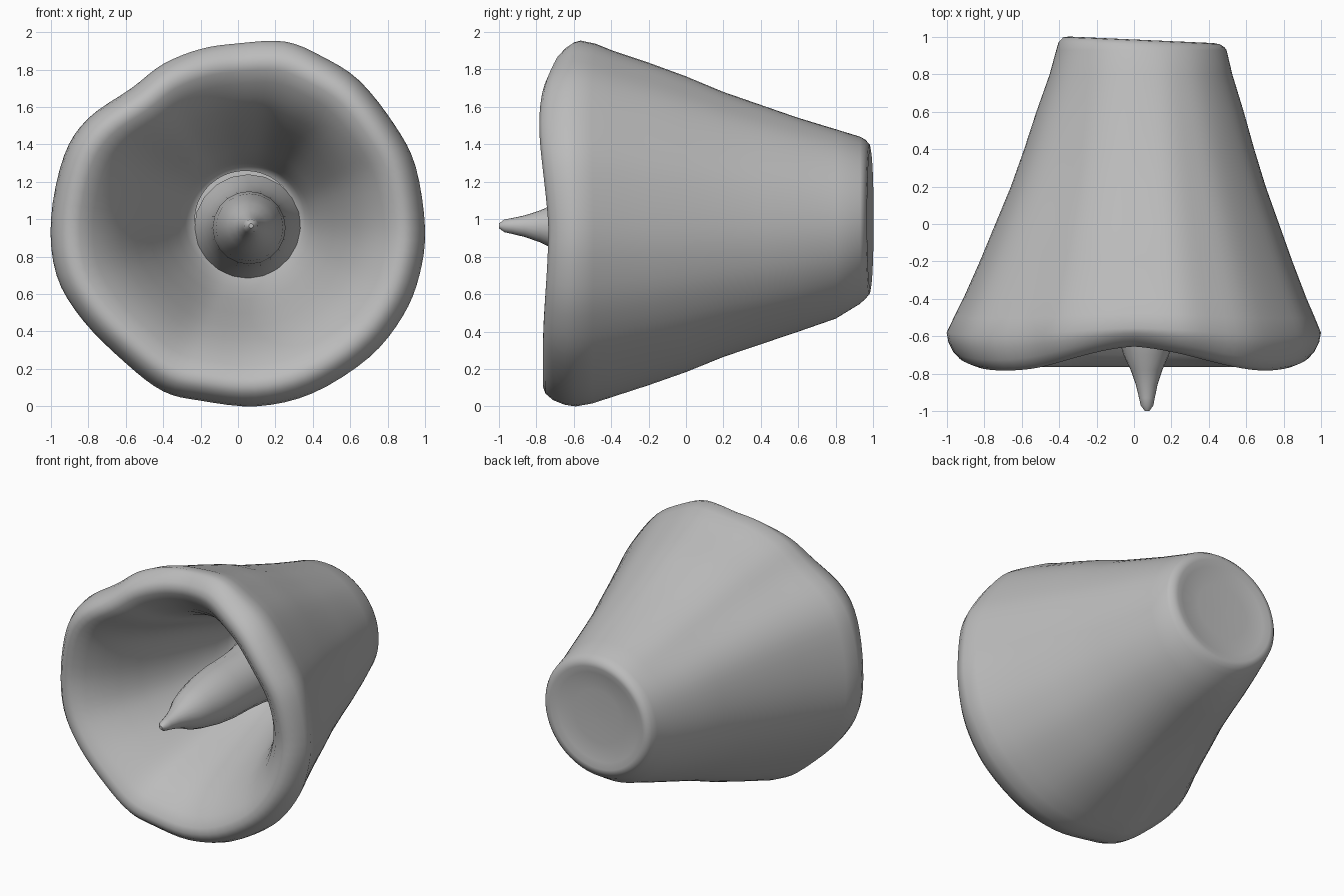
import bpy, bmesh, math
from mathutils import Vector

if "Cube" in bpy.data.objects:
    bpy.data.objects.remove(bpy.data.objects["Cube"])

grey = bpy.data.materials.new("plain grey")
grey.diffuse_color = (0.5, 0.5, 0.5, 1)
grey.use_nodes = True
grey.node_tree.nodes["Principled BSDF"].inputs["Base Color"].default_value = grey.diffuse_color


def loft(name, rings, cap_start=True, cap_end=True):
    """Skin a list of equal-length point rings into a smooth object."""
    bm = bmesh.new()
    rows = [[bm.verts.new(p) for p in ring] for ring in rings]
    n = len(rows[0])
    for a, b in zip(rows, rows[1:]):
        for i in range(n):
            j = (i + 1) % n
            bm.faces.new((a[i], b[i], b[j], a[j]))
    if cap_start:
        bm.faces.new(rows[0])
    if cap_end:
        bm.faces.new(rows[-1][::-1])
    mesh = bpy.data.meshes.new(name)
    bm.normal_update()
    bm.to_mesh(mesh)
    bm.free()
    mesh.materials.append(grey)
    ob = bpy.data.objects.new(name, mesh)
    bpy.context.collection.objects.link(ob)
    bpy.ops.object.select_all(action='DESELECT')
    ob.select_set(True)
    bpy.context.view_layer.objects.active = ob
    bpy.ops.object.shade_smooth_by_angle(angle=math.radians(50))
    return ob


# Uneven mouth outline (x, z), smoothed with a closed spline
mouth = [(1, .95), (.95, 1.28), (.84, 1.5), (.65, 1.74), (.45, 1.87), (.25, 1.95),
         (0, 1.94), (-.2, 1.91), (-.4, 1.83), (-.57, 1.7), (-.8, 1.54), (-.93, 1.34),
         (-1, 1.0), (-.97, .7), (-.83, .46), (-.6, .23), (-.4, .08), (-.2, .03),
         (.1, 0), (.4, .07), (.7, .26), (.88, .48), (.97, .7)]


def spline(points, steps):
    out, n = [], len(points)
    for i in range(n):
        a, b, c, d = (Vector(points[(i + k) % n]) for k in (-1, 0, 1, 2))
        for s in range(steps):
            t = s / steps
            out.append(.5 * (2 * b + (c - a) * t + (2 * a - 5 * b + 4 * c - d) * t * t
                             + (3 * b - a - 3 * c + d) * t ** 3))
    return out


outline = spline(mouth, 4)


def bell_ring(y, tx, tz, k, lip=0, tilt=0):
    """Blend from the round back end (t=0) to the mouth (t=1), scaled by k."""
    ring = []
    for p in outline:
        ang = math.atan2(p.y - .97, p.x)
        c, s = math.cos(ang), math.sin(ang)
        dx = .45 * c * (1 - tx) + p.x * tx
        dz = .43 * s * (1 - tz) + (p.y - .97) * tz
        x, z = .04 * (1 - tx) + k * dx, 1 - .03 * min(1, 6 * tz) + k * dz
        up = max(0, s)
        dip = lip * (.11 * up ** 6 + .03 * c ** 8 - .06 * up * abs(c))
        ring.append((x, y + dip - tilt * .045 * (x + .3), z))
    return ring


def inner(y, t, r, lip=0):
    """Hollow row given by its mean radius r and mouth likeness t."""
    return (y, t, t, r / (.45 + .55 * t), lip)


# Bell: tilted dished back, flared outside, rolled lip, then the hollow inside
bell_profile = [
    (.975, 0, 0, .02, 0, 1), (.977, 0, 0, .45, 0, 1), (.985, 0, 0, .75, 0, 1), (1, 0, 0, .86, 0, 1),
    (.995, 0, 0, .93, 0, 1), (.97, 0, 0, .985, 0, .7), (.93, .01, .03, 1), (.8, .07, .14, 1),
    (.6, .19, .26, 1), (.4, .3, .385, 1), (.2, .42, .51, 1), (0, .56, .66, 1),
    (-.2, .7, .79, 1), (-.4, .85, .91, 1), (-.5, .93, .97, 1, .2), (-.59, 1, 1, 1, .3),
    (-.65, 1, 1, .99, .6), (-.71, 1, 1, .965, .9), (-.75, 1, 1, .93, 1), (-.765, 1, 1, .89, 1),
    inner(-.755, 1, .845, 1), inner(-.7, .97, .775, .9), inner(-.6, .9, .695, .6),
    inner(-.5, .8, .635, .4), inner(-.35, .65, .565, .2), inner(-.15, .5, .49),
    inner(.05, .3, .415), inner(.2, .15, .355), inner(.28, .05, .32), inner(.33, 0, .29), inner(.34, 0, .27)]
loft("bell", [bell_ring(*row) for row in bell_profile], cap_end=False)

# Clapper: pointed rod rising from the hollow (y, radius)
rod = [(.35, .29), (.28, .265), (.18, .235), (.05, .21), (-.1, .2), (-.3, .195), (-.45, .18),
       (-.6, .15), (-.7, .122), (-.78, .085), (-.86, .058), (-.93, .042), (-.97, .034), (-1, .012)]
loft("clapper", [[(.055 + .015 * max(0, -y) + r * math.cos(a), y, .95 + .015 * max(0, -y) + r * math.sin(a))
                  for a in (math.tau * i / 20 for i in range(20))] for y, r in rod], cap_start=False)
